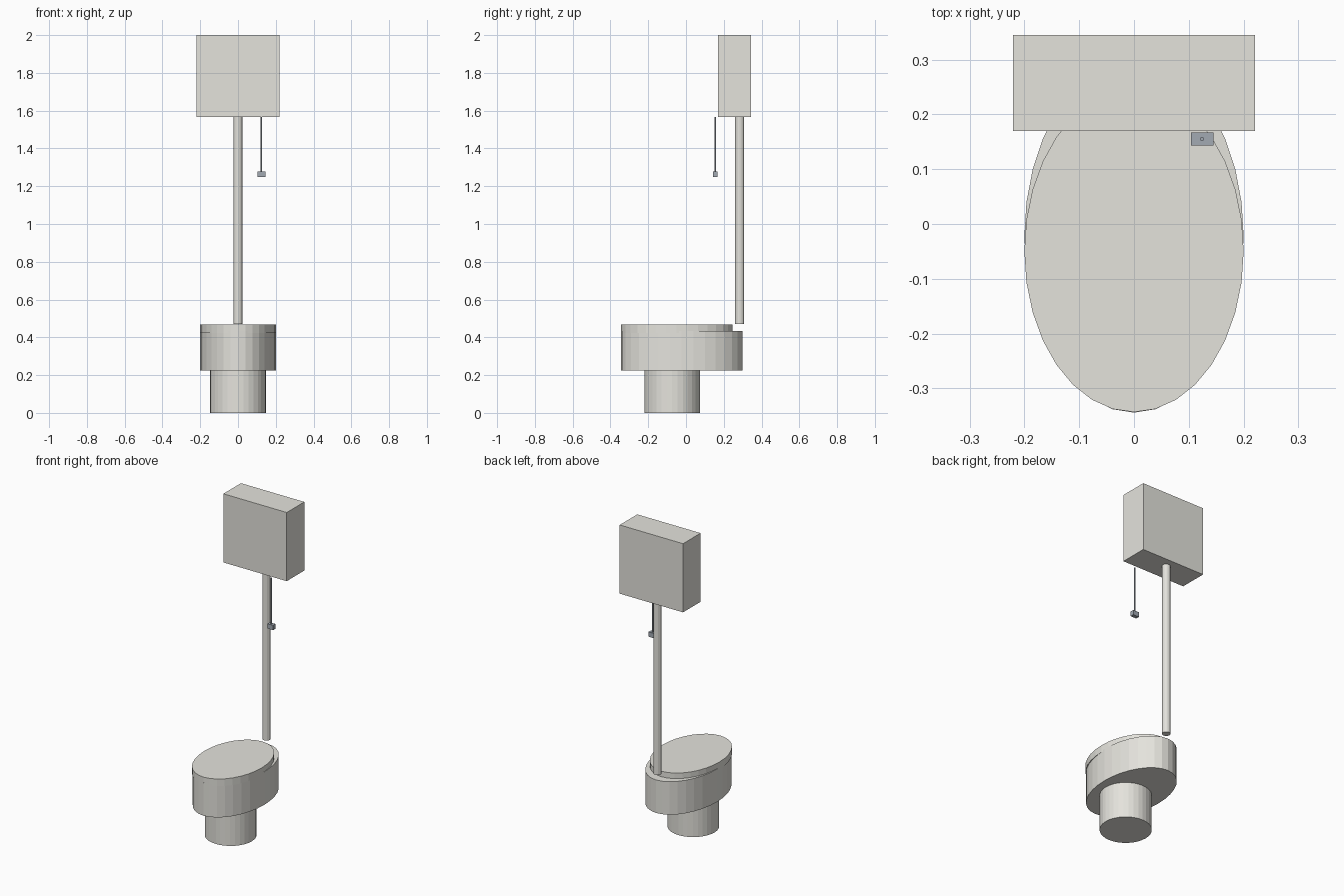
import bpy

cube = bpy.data.objects.get("Cube")
if cube:
    bpy.data.objects.remove(cube, do_unlink=True)


def material(name, color):
    m = bpy.data.materials.new(name)
    m.use_nodes = True
    m.diffuse_color = (*color, 1)
    for node in m.node_tree.nodes:
        if node.type == "BSDF_PRINCIPLED":
            node.inputs["Base Color"].default_value = (*color, 1)
    return m


porcelain = material("porcelain", (0.78, 0.77, 0.72))
metal = material("metal", (0.36, 0.40, 0.45))


def finish(name, mat, scale):
    ob = bpy.context.object
    ob.name = name
    ob.scale = scale
    bpy.ops.object.transform_apply(location=False, rotation=False, scale=True)
    ob.data.materials.append(mat)


def box(name, mat, x, y, z):
    """Box from (low, high) ranges on each axis."""
    ranges = (x, y, z)
    bpy.ops.mesh.primitive_cube_add(size=1, location=[(a + b) / 2 for a, b in ranges])
    finish(name, mat, [b - a for a, b in ranges])


def oval(name, mat, x, y, rx, ry, z, sides=32):
    """Upright flat-sided cylinder with an elliptical section."""
    bpy.ops.mesh.primitive_cylinder_add(vertices=sides, radius=1, depth=1,
                                        location=(x, y, (z[0] + z[1]) / 2))
    finish(name, mat, (rx, ry, z[1] - z[0]))


# Pedestal, bowl and lid
oval("pedestal", porcelain, 0, -0.073, 0.148, 0.148, (0, 0.225))
oval("bowl", porcelain, 0, -0.023, 0.2, 0.321, (0.225, 0.433))
oval("lid", porcelain, 0, -0.049, 0.2, 0.294, (0.423, 0.468))

# High tank and its flush pipe
oval("flush_pipe", porcelain, 0, 0.284, 0.024, 0.024, (0.47, 1.567), 16)
box("tank", porcelain, (-0.221, 0.221), (0.17, 0.345), (1.567, 2))

# Pull chain and handle
oval("pull_chain", metal, 0.124, 0.155, 0.004, 0.004, (1.275, 1.567), 8)
box("pull_handle", metal, (0.104, 0.145), (0.143, 0.167), (1.248, 1.278))
